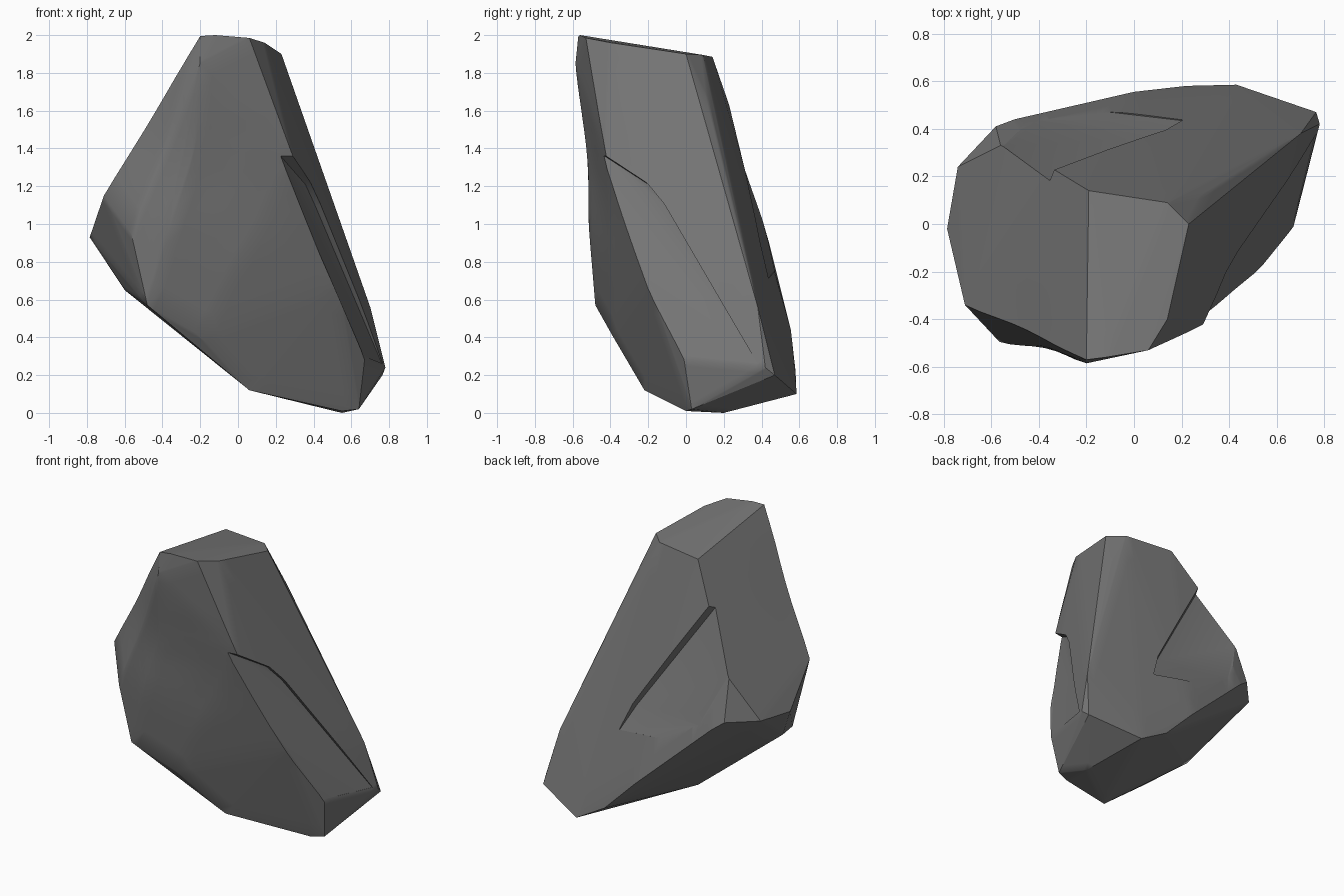
import bpy, bmesh, math
from mathutils import Vector
from mathutils.bvhtree import BVHTree

if "Cube" in bpy.data.objects:
    bpy.data.objects.remove(bpy.data.objects["Cube"])


def hull_object(name, points):
    bm = bmesh.new()
    for p in points:
        bm.verts.new(p)
    bmesh.ops.convex_hull(bm, input=bm.verts)
    loose = [v for v in bm.verts if not v.link_faces]
    bmesh.ops.delete(bm, geom=loose, context='VERTS')
    bmesh.ops.recalc_face_normals(bm, faces=bm.faces)
    mesh = bpy.data.meshes.new(name)
    bm.to_mesh(mesh)
    bm.free()
    obj = bpy.data.objects.new(name, mesh)
    bpy.context.collection.objects.link(obj)
    return obj


# Corners of the boulder, grouped by the ridge they lie on
top = [(-.2, -.57, 1.995), (-.12, -.56, 2), (.06, -.53, 1.985), (.14, -.4, 1.96),
       (.23, 0, 1.9), (.14, .09, 1.895), (-.19, .14, 1.885)]
front_right = [(.29, -.425, 1.36), (.53, -.2, .68), (.67, -.01, .28), (.64, .03, .02)]
back_right = [(.29, .12, 1.64), (.53, .26, 1), (.7, .38, .56), (.78, .42, .24),
              (.765, .47, .2)]
back_low = [(.43, .585, .1), (.22, .58, .22), (0, .555, .44), (-.2, .49, .66),
            (-.5, .44, .9), (-.58, .41, .96)]
left = [(-.33, .225, 1.64), (-.56, .33, 1.23), (-.74, .24, .95), (-.785, -.02, .93),
        (-.71, -.34, 1.15)]
front_left = [(-.2, -.585, 1.85), (-.23, -.55, 1.4), (-.565, -.495, .95), (-.48, -.48, .57)]
base = [(-.2, -.39, .41), (.06, -.22, .12), (.55, .2, 0), (.55, 0, .01), (-.6, -.2, .65)]
rock = hull_object("boulder", top + front_right + back_right + back_low + left
                   + front_left + base)

# Soften the flat front with shallow dents
bm = bmesh.new()
bm.from_mesh(rock.data)
for _ in range(3):
    bmesh.ops.subdivide_edges(bm, edges=bm.edges, cuts=1, use_grid_fill=True)
bmesh.ops.triangulate(bm, faces=bm.faces)
dents = [((-.3, -.54, 1.4), (.01, .02, 0), .45), ((0, -.5, 1.2), (0, .015, 0), .45)]
for centre, push, radius in dents:
    for v in bm.verts:
        d = (v.co - Vector(centre)).length / radius
        if d < 1:
            v.co += Vector(push) * (1 - d * d) ** 2
bm.to_mesh(rock.data)
tree = BVHTree.FromBMesh(bm)
bm.free()


def chip(name, normal, line, depths, far, past_edge):
    """Wedge below a crack: deep along the line, flush at the far points.
    The first line point is carried past the ridge so the notch opens there."""
    n = Vector(normal).normalized()
    pts = []
    for i, (p, depth) in enumerate(list(zip(line, depths)) + [(f, 0) for f in far]):
        hit = tree.find_nearest(Vector(p))[0]
        ends = [hit + n * .08, hit - n * depth]
        pts += ends
        if i == 0 or i == len(line):
            pts += [e + Vector(past_edge) for e in ends]
    cutter = hull_object(name, pts)
    cutter.hide_render = True
    mod = rock.modifiers.new(name, 'BOOLEAN')
    mod.operation = 'DIFFERENCE'
    mod.object = cutter
    mod.solver = 'EXACT'
    return cutter


# Stepped ledges on the right side and on the back
cutters = [
    chip("right_ledge_cutter", (1, -.26, .27),
         [(.26, -.43, 1.36), (.36, -.2, 1.21), (.415, -.11, 1.1), (.6, .13, .68), (.76, .38, .26)],
         [.03, .03, .03, .024, .004],
         [(.53, -.2, .68), (.66, -.01, .3)], (-.05, -.12, .07)),
    chip("back_ledge_cutter", (.36, .85, .38),
         [(-.335, .225, 1.63), (.13, .38, .89), (.21, .46, .72)],
         [.05, .035, .004],
         [(-.55, .33, 1.24), (-.4, .42, .9), (-.1, .46, .75)], (-.14, .03, .07)),
]
bpy.context.view_layer.objects.active = rock
rock.select_set(True)
for mod in list(rock.modifiers):
    bpy.ops.object.modifier_apply(modifier=mod.name)
for c in cutters:
    bpy.data.objects.remove(c)
bpy.ops.object.shade_smooth_by_angle(angle=math.radians(30))

# Dark stone
stone = bpy.data.materials.new("dark_stone")
stone.diffuse_color = (.18, .18, .18, 1)
stone.use_nodes = True
stone.node_tree.nodes["Principled BSDF"].inputs["Base Color"].default_value = stone.diffuse_color
rock.data.materials.clear()
rock.data.materials.append(stone)
for poly in rock.data.polygons:
    poly.material_index = 0
